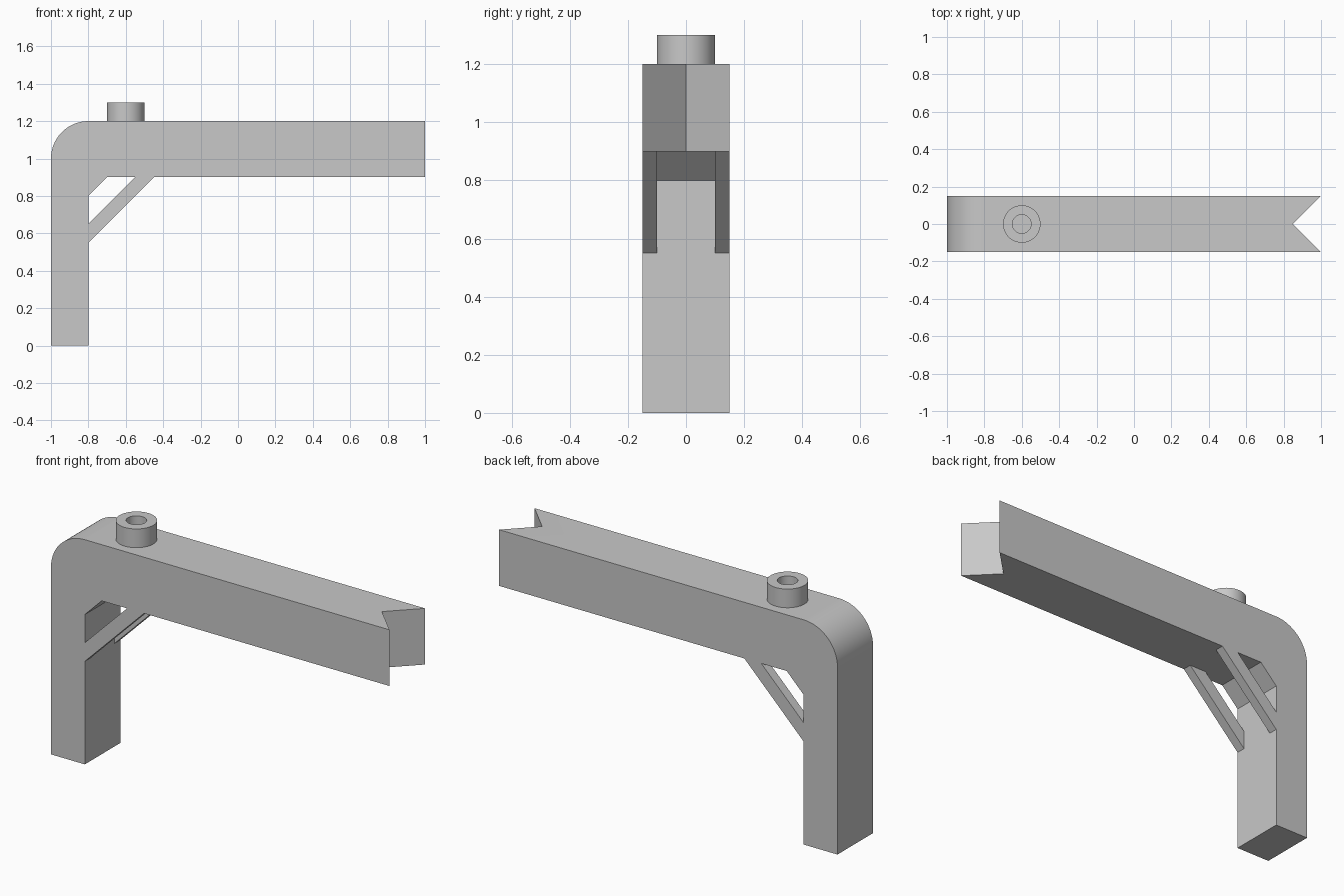
import bpy
import bmesh
from math import sin, cos, pi

cube = bpy.data.objects.get("Cube")
if cube:
    bpy.data.objects.remove(cube, do_unlink=True)

grey = bpy.data.materials.new("light_grey")
grey.use_nodes = True
colour = (0.58, 0.58, 0.58, 1)
grey.diffuse_color = colour
grey.node_tree.nodes["Principled BSDF"].inputs["Base Color"].default_value = colour


def finish(name, bm):
    """Turn a bmesh into a shaded object with outward normals."""
    bmesh.ops.recalc_face_normals(bm, faces=bm.faces)
    mesh = bpy.data.meshes.new(name)
    bm.to_mesh(mesh)
    bm.free()
    obj = bpy.data.objects.new(name, mesh)
    bpy.context.collection.objects.link(obj)
    mesh.materials.append(grey)
    bpy.ops.object.select_all(action="DESELECT")
    obj.select_set(True)
    bpy.context.view_layer.objects.active = obj
    bpy.ops.object.shade_smooth_by_angle(angle=pi / 6)
    return obj


def loft(bm, rings, closed=False):
    """Join equal rings of points; cap the ends unless closed on itself."""
    loops = [[bm.verts.new(p) for p in ring] for ring in rings]
    n = len(loops[0])
    pairs = list(zip(loops, loops[1:]))
    if closed:
        pairs.append((loops[-1], loops[0]))
    else:
        bm.faces.new(loops[0])
        bm.faces.new(loops[-1])
    for a, b in pairs:
        for i in range(n):
            j = (i + 1) % n
            bm.faces.new((a[i], a[j], b[j], b[i]))


# Post and beam in one profile: rounded outer corner, chamfered inner corner
half = 0.15
arc = [(-0.8 - 0.2 * cos(t), 1 + 0.2 * sin(t))
       for t in (pi / 2 * i / 20 for i in range(21))]
profile = [(-0.8, 0), (-1, 0), *arc, (1, 1.2), (1, 0.9), (-0.7, 0.9), (-0.8, 0.8)]

# The middle section is shortened at the free end to form the V notch
rings = [[(min(x, end), y, z) for x, z in profile]
         for y, end in ((-half, 1), (0, 0.85), (half, 1))]
bm = bmesh.new()
loft(bm, rings)
flat = [e for e in bm.edges
        if all(abs(v.co.y) < 1e-6 for v in e.verts)
        and not all(v.co.x > 0.8 for v in e.verts)]
bmesh.ops.dissolve_edges(bm, edges=flat, use_verts=False)
bmesh.ops.dissolve_verts(bm, verts=[v for v in bm.verts
                                    if abs(v.co.y) < 1e-6 and v.co.x < 0.8])
finish("post_and_beam", bm)

# Diagonal struts, one on each side
strut = [(-0.8, 0.55), (-0.45, 0.9), (-0.55, 0.9), (-0.8, 0.65)]
for side, name in ((-1, "front_strut"), (1, "back_strut")):
    bm = bmesh.new()
    loft(bm, [[(x, side * y, z) for x, z in strut] for y in (0.1, half)])
    finish(name, bm)

# Hollow round boss on top of the beam
section = [(0.1, 1.2), (0.1, 1.3), (0.05, 1.3), (0.05, 1.2)]
steps = 64
bm = bmesh.new()
loft(bm, [[(-0.6 + r * cos(t), r * sin(t), z) for r, z in section]
          for t in (2 * pi * i / steps for i in range(steps))], closed=True)
finish("boss_ring", bm)
